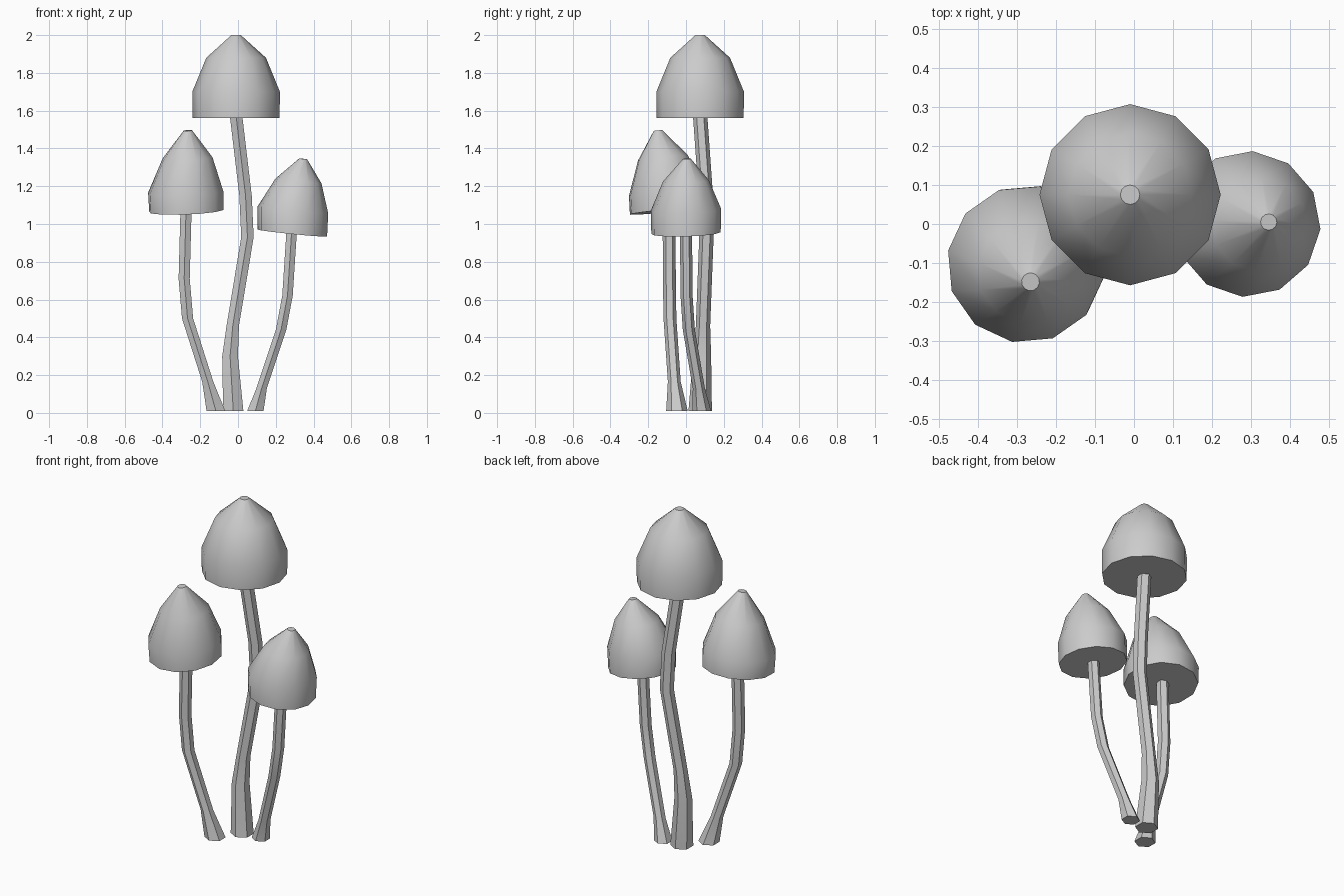
import bpy, bmesh
from math import sin, cos, radians, tau

if "Cube" in bpy.data.objects:
    bpy.data.objects.remove(bpy.data.objects["Cube"])

GREY = (0.6, 0.6, 0.6, 1.0)
grey = bpy.data.materials.new("plain grey")
grey.use_nodes = True
grey.diffuse_color = GREY
grey.node_tree.nodes["Principled BSDF"].inputs["Base Color"].default_value = GREY


def loft(name, rings, sides, turn=0, tilt=(0, 0)):
    """Closed skin over rings (x, y, z, radius); tilt is the rise along x and y."""
    bm = bmesh.new()
    loops = []
    for x, y, z, r in rings:
        loop = []
        for i in range(sides):
            a = radians(turn) + tau * i / sides
            dx, dy = r * cos(a), r * sin(a)
            loop.append(bm.verts.new((x + dx, y + dy, z + tilt[0] * dx + tilt[1] * dy)))
        loops.append(loop)
    for low, high in zip(loops, loops[1:]):
        for i in range(sides):
            j = (i + 1) % sides
            bm.faces.new((low[i], low[j], high[j], high[i]))
    bm.faces.new(loops[0][::-1])
    bm.faces.new(loops[-1])
    mesh = bpy.data.meshes.new(name)
    bm.to_mesh(mesh)
    bm.free()
    mesh.materials.append(grey)
    obj = bpy.data.objects.new(name, mesh)
    bpy.context.collection.objects.link(obj)
    bpy.ops.object.select_all(action='DESELECT')
    obj.select_set(True)
    bpy.context.view_layer.objects.active = obj
    bpy.ops.object.shade_smooth_by_angle(angle=radians(38))


# Tall middle mushroom
loft("middle_cap", [(-0.01, 0.075, 1.56, 0.23), (-0.01, 0.075, 1.70, 0.232),
                    (-0.01, 0.075, 1.88, 0.158), (-0.01, 0.075, 2.0, 0.025)], 12)
loft("middle_stem", [(-0.025, 0.075, 0.01, 0.062), (-0.042, 0.085, 0.30, 0.048),
                     (-0.028, 0.09, 0.46, 0.038), (0.05, 0.108, 0.93, 0.038),
                     (0.04, 0.105, 1.15, 0.038), (-0.01, 0.075, 1.57, 0.038)], 6, 30)

# Mushroom on the -x side, leaning forward
loft("right_cap", [(-0.273, -0.1, 1.07, 0.2), (-0.277, -0.103, 1.17, 0.202),
                   (-0.267, -0.122, 1.35, 0.134), (-0.265, -0.148, 1.495, 0.023)],
     12, 20, (0.04, 0.1))
loft("right_stem", [(-0.117, -0.048, 0.01, 0.057), (-0.16, -0.062, 0.165, 0.034),
                    (-0.267, -0.085, 0.50, 0.034), (-0.285, -0.088, 0.71, 0.034),
                    (-0.275, -0.09, 1.08, 0.034)], 6, 30)

# Short mushroom on the +x side, leaning outward
loft("left_cap", [(0.288, 0, 0.952, 0.184), (0.291, 0, 1.075, 0.187),
                  (0.32, 0, 1.228, 0.122), (0.345, 0.005, 1.345, 0.021)],
     12, -4, (-0.1, 0.03))
loft("left_stem", [(0.092, 0.083, 0.01, 0.05), (0.125, 0.068, 0.13, 0.032),
                   (0.228, 0.015, 0.44, 0.032), (0.262, 0.003, 0.62, 0.032),
                   (0.284, 0, 0.96, 0.032)], 6, 30)
